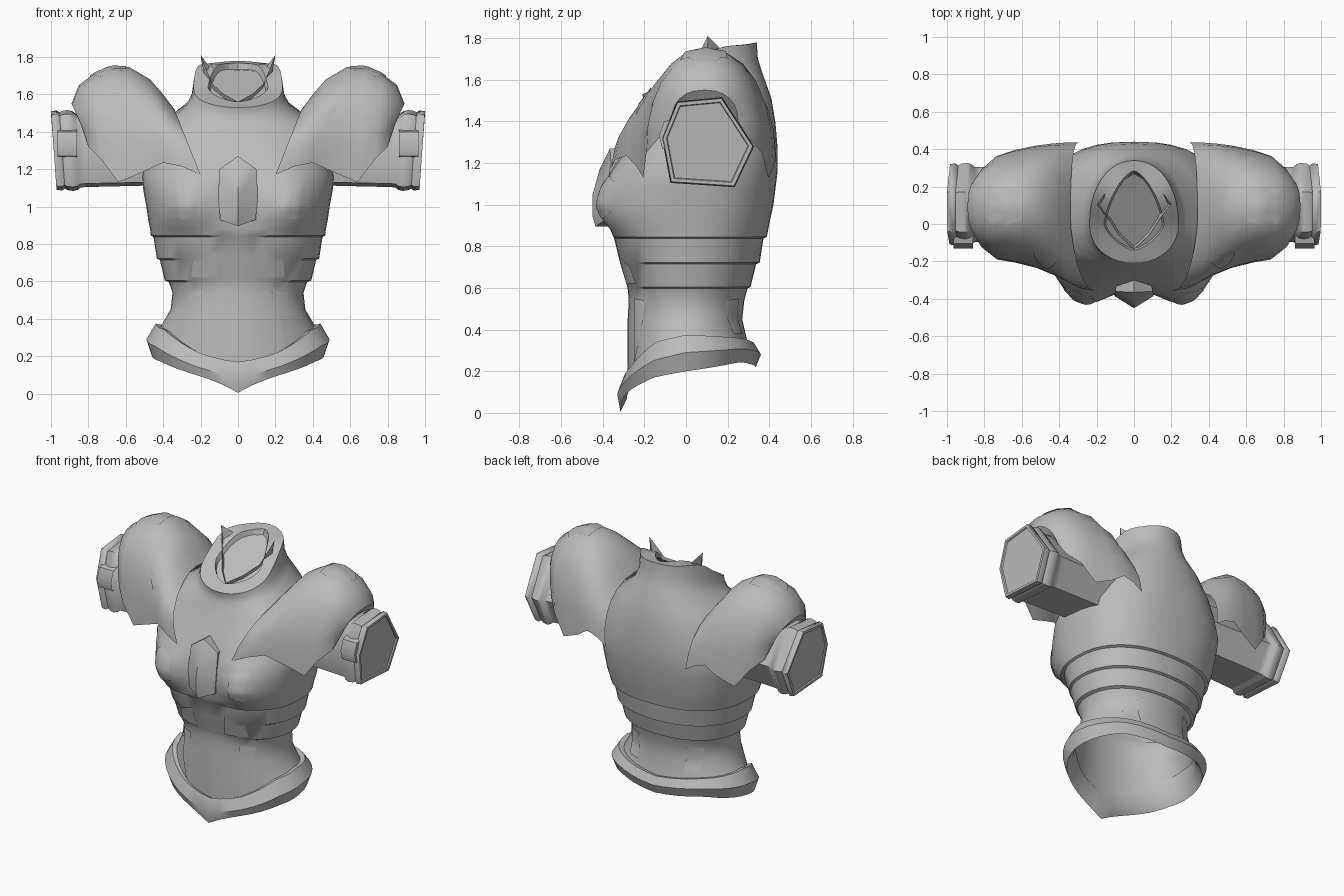
import bpy, bmesh, math
from mathutils import Vector
from mathutils.bvhtree import BVHTree

if "Cube" in bpy.data.objects:
    bpy.data.objects.remove(bpy.data.objects["Cube"])

grey = bpy.data.materials.new("steel grey")
grey.diffuse_color = (0.5, 0.5, 0.5, 1)
grey.use_nodes = True
grey.node_tree.nodes["Principled BSDF"].inputs["Base Color"].default_value = grey.diffuse_color


def finish(name, bm, angle=35, recalc=True):
    if recalc:
        bmesh.ops.recalc_face_normals(bm, faces=bm.faces)
    me = bpy.data.meshes.new(name)
    bm.to_mesh(me)
    bm.free()
    ob = bpy.data.objects.new(name, me)
    bpy.context.collection.objects.link(ob)
    me.materials.append(grey)
    bpy.ops.object.select_all(action='DESELECT')
    ob.select_set(True)
    bpy.context.view_layer.objects.active = ob
    bpy.ops.object.shade_smooth_by_angle(angle=math.radians(angle))
    return ob


def loft(name, rings, closed=True, cap_end=False, angle=35):
    bm = bmesh.new()
    vs = [[bm.verts.new(p) for p in r] for r in rings]
    n = len(vs[0])
    for a, b in zip(vs, vs[1:]):
        for i in range(n if closed else n - 1):
            j = (i + 1) % n
            bm.faces.new((a[i], a[j], b[j], b[i]))
    if cap_end:
        bm.faces.new(vs[-1])
    return finish(name, bm, angle)


def spow(v, e):
    return math.copysign(abs(v) ** e, v)


def table(deg, rows):
    # linear lookup: rows of (angle, value...)
    for a, b in zip(rows, rows[1:]):
        if deg <= b[0]:
            t = (deg - a[0]) / (b[0] - a[0])
            return [p + (q - p) * t for p, q in zip(a[1:], b[1:])]
    return rows[-1][1:]


# height of hem top, middle and bottom by angle away from the front
HEM = [(0, .16, .09, .005), (12, .175, .11, .06), (28, .21, .15, .10), (62, .33, .25, .17),
       (90, .365, .29, .20), (140, .35, .31, .245), (180, .32, .28, .22)]
N = 40


def section(w, yf, yb, e, zfun):
    pts = []
    for i in range(N):
        a = 2 * math.pi * i / N
        x = w * spow(math.sin(a), 2 / e)
        c = spow(math.cos(a), 2 / e)
        y = yf * c if c > 0 else -yb * c
        deg = math.degrees(min(a, 2 * math.pi - a))
        pts.append((x, y, zfun(deg, y)))
    return pts


def rise(y):
    # collar sides swell upwards
    return .06 * math.exp(-((y - .15) / .13) ** 2)


# torso: z, half width, front, back, squareness, tilt along y
ROWS = [(.45, .36, -.28, .27, 2.1, 0), (.54, .35, -.275, .28, 2.1, 0), (.597, .37, -.28, .295, 2.2, 0),
        (.605, .392, -.282, .31, 2.2, 0), (.715, .418, -.315, .337, 2.2, 0),
        (.722, .434, -.317, .354, 2.2, 0), (.838, .452, -.345, .372, 2.3, 0),
        (.845, .466, -.347, .388, 2.35, 0), (.88, .47, -.35, .395, 2.4, 0),
        (.93, .48, -.355, .405, 2.5, 0), (1.0, .49, -.355, .42, 2.5, 0),
        (1.08, .505, -.355, .43, 2.5, 0), (1.16, .515, -.345, .44, 2.5, 0),
        (1.27, .49, -.30, .44, 2.4, 0), (1.39, .45, -.24, .43, 2.3, 0),
        (1.47, .38, -.215, .41, 2.2, .1), (1.53, .28, -.205, .37, 2.1, .25),
        (1.58, .25, -.205, .345, 2.1, .35), (1.622, .238, -.21, .34, 2.1, .44),
        (1.622, .16, -.14, .285, 1.5, .44), (1.59, .15, -.13, .275, 1.5, .44)]
rings = [section(.41, -.28, .30, 2.1, lambda d, y: table(d, HEM)[0])]
for z, w, yf, yb, e, tilt in ROWS:
    ring = section(w, yf, yb, e, lambda d, y: z + tilt * y + (rise(y) if tilt > .4 else 0))
    for i, (x, y, h) in enumerate(ring):
        if y < 0 and .84 <= z < 1.3:   # chest swell
            y -= .11 * math.exp(-((abs(x) - .29) / .155) ** 2
                                - ((h - 1.0) / (.16 if h > 1 else .13)) ** 2)
            ring[i] = (x, y, h)
    rings.append(ring)
torso = loft("torso", rings, cap_end=True, angle=33)

# flared hem with a pointed front
hem = [section(.405, -.28, .295, 2.1, lambda d, y: table(d, HEM)[0]),
       section(.44, -.30, .33, 2.1, lambda d, y: table(d, HEM)[0] + .01),
       section(.49, -.33, .36, 2.1, lambda d, y: table(d, HEM)[1]),
       section(.46, -.315, .335, 2.1, lambda d, y: table(d, HEM)[2]),
       section(.42, -.285, .31, 2.1, lambda d, y: .3 * table(d, HEM)[2] + .7 * table(d, HEM)[1]),
       section(.40, -.275, .29, 2.1, lambda d, y: table(d, HEM)[0])]
loft("hem", hem)

# inner collar with a raised point on each side
half = [(0, -.135, 1.56), (.08, -.06, 1.605), (.14, .03, 1.66), (.20, .105, 1.81),
        (.15, .17, 1.745), (.07, .235, 1.755), (0, .28, 1.76)]
full = half + [(-x, y, z) for x, y, z in half[-2:0:-1]]
low = [(x * .85, y * .9 + .008, 1.59 + .44 * y) for x, y, z in full]
loft("inner_collar", [low, full], angle=20)

# centre chest plate with a keel
bm = bmesh.new()
edge = [(0, -.365, 1.27), (.10, -.36, 1.20), (.105, -.385, 1.05), (.095, -.385, .93), (0, -.435, .895)]
edge += [(-x, y, z) for x, y, z in edge[3:0:-1]]
ev = [bm.verts.new(p) for p in edge]
mid = [bm.verts.new(p) for p in ((0, -.415, 1.17), (0, -.448, 1.05), (0, -.45, .95))]
back = [bm.verts.new((x * .9, -.30, z)) for x, y, z in edge]
for s in (1, -1):
    r = [ev[(s * k) % 8] for k in range(5)]
    bm.faces.new((r[0], r[1], mid[0]))
    bm.faces.new((r[1], r[2], mid[1], mid[0]))
    bm.faces.new((r[2], r[3], mid[2], mid[1]))
    bm.faces.new((r[3], r[4], mid[2]))
for i in range(8):
    j = (i + 1) % 8
    bm.faces.new((ev[i], ev[j], back[j], back[i]))
finish("centre_chest_plate", bm, 50)

# shoulder pads: front foot x, back foot x, foot z, front y, back y, top x, top z, front curve
PAD = [(.20, .30, 1.17, -.36, .435, .34, 1.52, 1.3), (.30, .37, 1.215, -.34, .435, .40, 1.60, 1.4),
       (.40, .44, 1.235, -.285, .43, .47, 1.68, 1.2), (.52, .52, 1.18, -.235, .42, .58, 1.745, 1.0),
       (.64, .64, 1.13, -.205, .395, .68, 1.75, .85), (.73, .73, 1.25, -.19, .365, .77, 1.71, .85),
       (.80, .80, 1.32, -.13, .30, .85, 1.65, .85), (.82, .82, 1.40, -.07, .25, .89, 1.55, .85)]
HEX = [(-.11, 1.32), (-.04, 1.49), (.17, 1.51), (.32, 1.28), (.23, 1.09), (-.07, 1.11)]
# sleeve profile: x, scale
SLEEVE = [(.38, .88), (.82, .93), (.855, .94), (.87, 1.0), (.895, 1.03), (.925, 1.01), (.94, .97),
          (.955, 1.02), (.985, 1.0), (.985, .92), (.977, .90)]
pads = {}
for s, side in ((1, "right"), (-1, "left")):
    arcs = []
    for fx, bx, fz, yf, yb, tx, tz, fe in PAD:
        arc = []
        for k in range(13):
            t = math.pi * k / 12
            sn, c = abs(math.sin(t)) ** .9, math.cos(t)
            foot = fx if c > 0 else bx
            c = spow(c, fe if c > 0 else .85)
            y = (yf + yb) / 2 - c * (yb - yf) / 2
            arc.append((s * (foot + (tx - foot) * sn), y, fz + (tz - fz) * sn))
        arcs.append(arc)
    # outer lip drops down to meet the sleeve
    arcs.append([(x - s * .03, .1 + (y - .1) * .85, 1.40 + (z - 1.40) * .7) for x, y, z in arcs[-1]])
    pads[s] = loft("shoulder_pad_" + side, arcs, closed=False, angle=40)
    tube = [[(s * (x + (z - 1.3) * .07), .09 + (y - .09) * k, 1.30 + (z - 1.30) * k)
             for y, z in HEX] for x, k in SLEEVE]
    loft("sleeve_" + side, tube, cap_end=True, angle=50)
    # strap along the front corner of the cuff
    strap = [[(s * x, y, z) for y, z in ((-.03, 1.42), (-.105, 1.40), (-.13, 1.33),
              (-.115, 1.27), (-.03, 1.25))] for x in (.86, .965)]
    loft("cuff_strap_" + side, strap, cap_end=True, angle=50)


def plate(name, target, pts, axis, start, lift=.007):
    # thin plate projected on a surface along an axis (0 x, 1 y, 2 z)
    tm = bmesh.new()
    tm.from_mesh(target.data)
    tree = BVHTree.FromBMesh(tm)
    tm.free()
    bm = bmesh.new()
    others = [i for i in range(3) if i != axis]
    ray = Vector((0, 0, 0))
    ray[axis] = -math.copysign(1, start)

    def at(p):
        v = Vector((0, 0, 0))
        v[axis], v[others[0]], v[others[1]] = start, p[0], p[1]
        return v
    c = [sum(p[i] for p in pts) / len(pts) for i in (0, 1)]
    cv = bm.verts.new(at(c))
    ring = [bm.verts.new(at(p)) for p in pts]
    for i in range(len(ring)):
        bm.faces.new((cv, ring[i], ring[(i + 1) % len(ring)]))
    bmesh.ops.subdivide_edges(bm, edges=bm.edges[:], cuts=3, use_grid_fill=True)
    bmesh.ops.recalc_face_normals(bm, faces=bm.faces)
    for v in bm.verts:
        hit = tree.ray_cast(v.co, ray)[0]
        if hit:
            v.co = hit - ray * lift
    bm.normal_update()
    if sum((f.normal.dot(ray) for f in bm.faces)) > 0:
        bmesh.ops.reverse_faces(bm, faces=bm.faces)
    finish(name, bm, 60, False)


# surface plates on chest, belly, waist and shoulders
DISC = [(.215, 1.10), (.30, 1.14), (.365, 1.11), (.375, .98), (.30, .93), (.22, .945)]
BELLY = [(.10, .62), (.12, .76), (.24, .71), (.25, .62)]
SEAM = [(.18, .55), (.27, .54), (.25, .34), (.21, .22)]
CHIP = [(.40, 1.54), (.54, 1.59), (.52, 1.50), (.47, 1.43)]
CROWN = [(.60, .18), (.74, .20), (.79, .14), (.79, .04), (.74, -.03), (.60, .02)]
for s, side in ((1, "right"), (-1, "left")):
    for part, pts in (("chest_disc_", DISC), ("belly_plate_", BELLY), ("waist_panel_", SEAM)):
        plate(part + side, torso, [(s * x, z) for x, z in pts], 1, -2)
    plate("back_panel_" + side, torso, [(s * x, z) for x, z in SEAM[:2] + [(.26, .38), (.17, .38)]], 1, 2)
    plate("shoulder_chip_" + side, pads[s], [(s * x, z) for x, z in CHIP], 1, -2)
    plate("shoulder_crown_" + side, pads[s], [(s * x, y) for x, y in CROWN], 2, 3)
